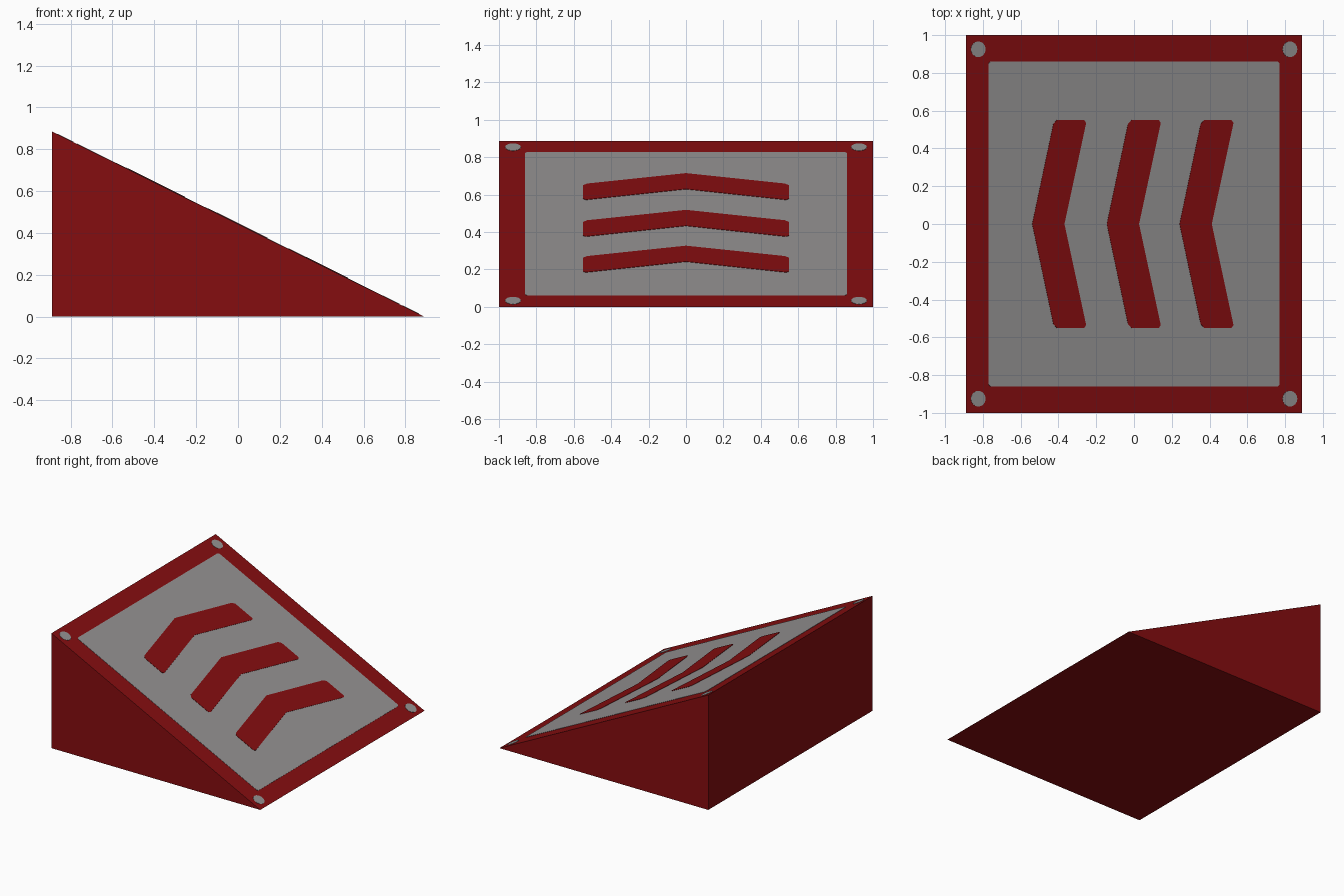
import bpy, bmesh, math
from mathutils import Vector

if "Cube" in bpy.data.objects:
    bpy.data.objects.remove(bpy.data.objects["Cube"])

HX, HY, H = 0.89, 1.0, 0.885          # half width, half depth, height
SLOPE = H / (2 * HX)
NORMAL = Vector((SLOPE, 0, 1)).normalized()


def material(name, color):
    m = bpy.data.materials.new(name)
    m.diffuse_color = (*color, 1)
    m.use_nodes = True
    m.node_tree.nodes["Principled BSDF"].inputs["Base Color"].default_value = m.diffuse_color
    return m


RED = material("dark red", (0.235, 0.004, 0.005))
GRAY = material("gray", (0.30, 0.29, 0.29))


def prism(name, points, offset, mat):
    """Closed solid from a flat outline swept along an offset."""
    bm = bmesh.new()
    face = bm.faces.new([bm.verts.new(p) for p in points])
    ext = bmesh.ops.extrude_face_region(bm, geom=[face])["geom"]
    bmesh.ops.translate(bm, vec=offset,
                        verts=[v for v in ext if isinstance(v, bmesh.types.BMVert)])
    bmesh.ops.recalc_face_normals(bm, faces=bm.faces)
    me = bpy.data.meshes.new(name)
    bm.to_mesh(me)
    bm.free()
    me.materials.append(mat)
    ob = bpy.data.objects.new(name, me)
    bpy.context.collection.objects.link(ob)
    return ob


def plate(name, outline, thickness, mat):
    """Thin plate lying on the slope, outline given as seen from the top."""
    pts = [Vector((x, y, SLOPE * (HX - x))) for x, y in outline]
    return prism(name, pts, NORMAL * thickness, mat)


# Wedge body
prism("ramp_body", [(-HX, -HY, 0), (HX, -HY, 0), (-HX, -HY, H)], Vector((0, 2 * HY, 0)), RED)

# Gray panel with small chamfered corners
px, py, c = 0.77, 0.86, 0.01
plate("ramp_panel", [(-px, -py + c), (-px + c, -py), (px - c, -py), (px, -py + c),
                     (px, py - c), (px - c, py), (-px + c, py), (-px, py - c)], 0.002, GRAY)

# Chevron arrows pointing up the slope
upper = [(0.17, 0), (0.285, 0.535), (0.275, 0.55), (0.13, 0.55), (0.112, 0.53), (0, 0)]
lower = [(x, -y) for x, y in reversed(upper[1:-1])]
for i, tip in enumerate((-0.54, -0.145, 0.24)):
    plate(f"chevron_{i + 1}", [(tip + x, y) for x, y in upper + lower], 0.004, RED)

# Corner bolts
for sx in (-1, 1):
    for sy in (-1, 1):
        ring = [(sx * 0.825 + 0.039 * math.cos(a), sy * 0.925 + 0.042 * math.sin(a))
                for a in (math.tau * k / 16 for k in range(16))]
        plate("corner_bolt", ring, 0.002, GRAY)
